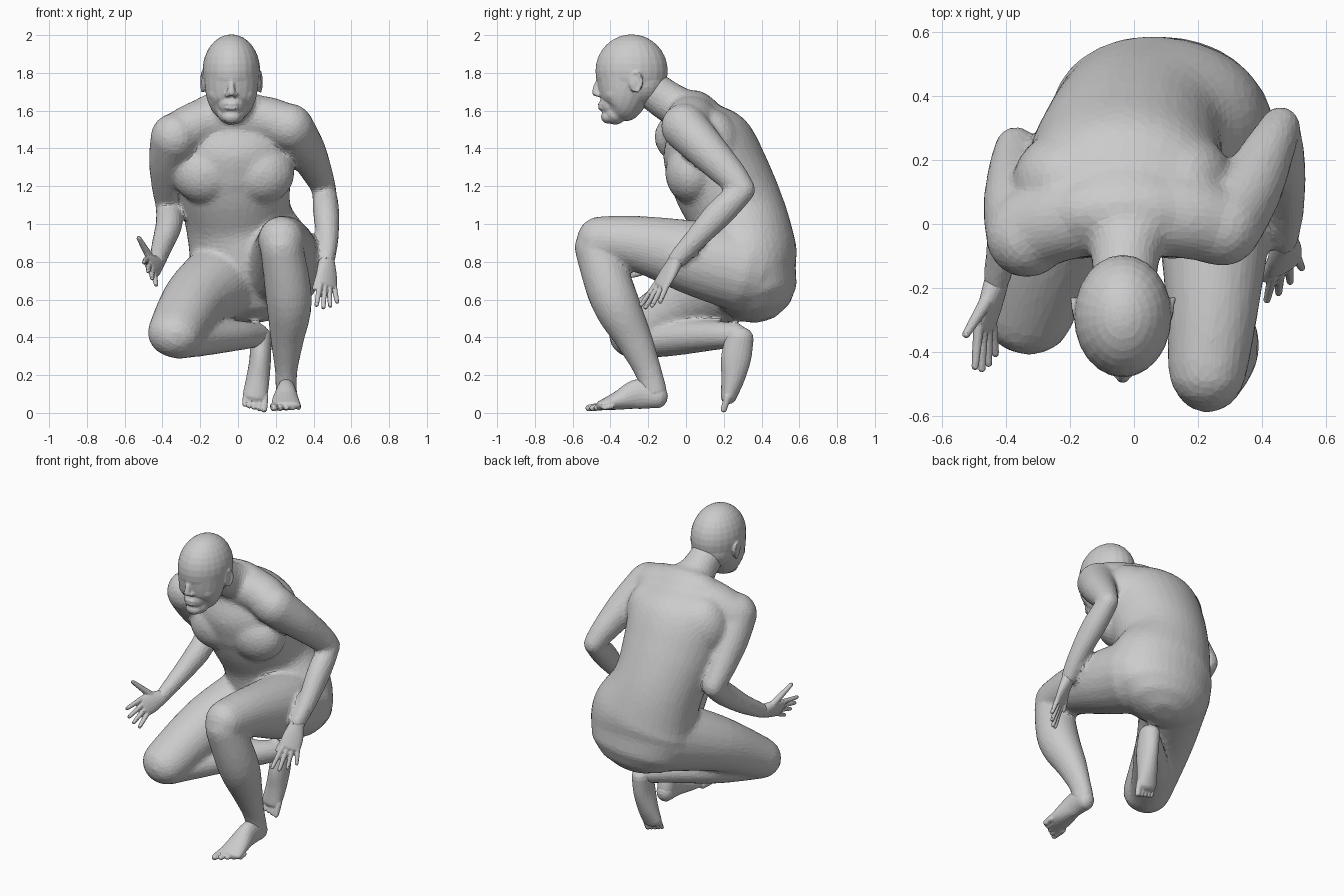
import bpy
import bmesh
import math
from mathutils import Vector, Matrix

default_cube = bpy.data.objects.get("Cube")
if default_cube:
    bpy.data.objects.remove(default_cube, do_unlink=True)

clay = bpy.data.materials.new("clay_grey")
clay.use_nodes = True
clay.diffuse_color = (0.6, 0.6, 0.6, 1)
clay.node_tree.nodes["Principled BSDF"].inputs["Base Color"].default_value = clay.diffuse_color


def spline(rings, steps=5):
    """Smoothly interpolate ring rows of x, y, z, half width, half depth."""
    padded = [rings[0]] + list(rings) + [rings[-1]]
    rows = []
    for p, q, r, s in zip(padded, padded[1:], padded[2:], padded[3:]):
        for i in range(steps):
            t = i / steps
            rows.append([b + t * (c - a) / 2 + t * t * (a - 2.5 * b + 2 * c - d / 2)
                         + t ** 3 * (1.5 * (b - c) + (d - a) / 2)
                         for a, b, c, d in zip(p, q, r, s)])
    rows.append(list(rings[-1]))
    return rows


def loft(bm, rings, side=(1, 0, 0), sides=20):
    """Skin elliptical rings along a path and close it with rounded ends."""
    rows = spline(rings)
    centres = [Vector(row[:3]) for row in rows]
    last = len(rows) - 1
    sections = []
    for i, (centre, row) in enumerate(zip(centres, rows)):
        along = (centres[min(i + 1, last)] - centres[max(i - 1, 0)]).normalized()
        across = Vector(side)
        across = (across - along * across.dot(along)).normalized()
        sections.append((centre, along, across, row[3], row[4]))

    def cap(section, sign):
        centre, along, across, a, b = section
        for angle in (25, 50, 75):
            t = math.radians(angle)
            shift = along * sign * min(a, b) * math.sin(t)
            yield centre + shift, along, across, a * math.cos(t), b * math.cos(t)

    sections = list(cap(sections[0], -1))[::-1] + sections + list(cap(sections[-1], 1))
    loops = []
    for centre, along, across, a, b in sections:
        up = along.cross(across)
        angles = [math.tau * k / sides for k in range(sides)]
        loops.append([bm.verts.new(centre + across * a * math.cos(t) + up * b * math.sin(t))
                      for t in angles])
    for low, high in zip(loops, loops[1:]):
        for k in range(sides):
            n = (k + 1) % sides
            bm.faces.new((low[k], low[n], high[n], high[k]))
    bm.faces.new(loops[0][::-1])
    bm.faces.new(loops[-1])


def ball(bm, centre, radii):
    matrix = Matrix.Translation(centre) @ Matrix.Diagonal((*radii, 1))
    bmesh.ops.create_uvsphere(bm, u_segments=24, v_segments=16, radius=1, matrix=matrix)


def capsule(bm, start, end, r_start, r_end):
    loft(bm, [(*start, r_start, r_start), (*end, r_end, r_end)], sides=12)


def finish(bm, name, voxel, smoothing, ratio):
    """Fuse overlapping volumes into one faceted skin."""
    bmesh.ops.recalc_face_normals(bm, faces=bm.faces)
    mesh = bpy.data.meshes.new(name)
    bm.to_mesh(mesh)
    bm.free()
    mesh.materials.append(clay)
    obj = bpy.data.objects.new(name, mesh)
    bpy.context.collection.objects.link(obj)
    remesh = obj.modifiers.new("fuse", "REMESH")
    remesh.mode = "VOXEL"
    remesh.voxel_size = voxel
    smooth = obj.modifiers.new("soften", "SMOOTH")
    smooth.factor = 0.5
    smooth.iterations = smoothing
    decimate = obj.modifiers.new("facets", "DECIMATE")
    decimate.ratio = ratio


# Torso, shoulders, upper back and neck
body = bmesh.new()
loft(body, [(-.03, .04, 1.58, .25, .13), (-.03, .1, 1.45, .32, .24),
            (-.025, .19, 1.23, .305, .265), (.005, .285, 1.02, .285, .255),
            (.07, .325, .82, .34, .267), (.085, .355, .71, .33, .235)], sides=32)
loft(body, [(-.33, -.02, 1.46, .13, .125), (-.16, .03, 1.545, .135, .125),
            (.12, .03, 1.555, .135, .125), (.27, -.01, 1.51, .12, .12)], side=(0, 1, 0))
ball(body, (-.03, .05, 1.575), (.22, .14, .118))
loft(body, [(-.015, .03, 1.585, .18, .11), (-.025, -.08, 1.64, .115, .108),
            (-.03, -.18, 1.71, .1, .103)])
# Chest and shoulder blades
ball(body, (-.025, .04, 1.27), (.2, .14, .16))
for s in (-1, 1):
    ball(body, (-.025 + s * .145, .035, 1.27), (.18, .145, .165))
    ball(body, (-.035 + s * .18, .13, 1.41), (.165, .16, .2))

# Left arm
loft(body, [(.275, -.01, 1.515, .125, .125), (.36, .11, 1.39, .105, .107),
            (.43, .245, 1.25, .077, .084), (.458, .305, 1.18, .064, .066)])
loft(body, [(.458, .295, 1.17, .064, .066), (.467, .18, 1.06, .071, .077),
            (.475, .05, .92, .059, .061), (.47, -.05, .81, .045, .051)])

# Right arm
loft(body, [(-.335, -.04, 1.46, .13, .13), (-.37, .06, 1.33, .103, .11),
            (-.375, .175, 1.18, .08, .084), (-.37, .24, 1.1, .066, .067)])
loft(body, [(-.37, .24, 1.09, .066, .067), (-.365, .12, 1, .072, .075),
            (-.4, -.02, .89, .059, .061), (-.43, -.18, .79, .043, .047)])

# Left leg, knee raised
loft(body, [(.22, .29, .76, .225, .225), (.25, .05, .82, .187, .2),
            (.245, -.25, .895, .147, .15), (.23, -.455, .915, .125, .128)])
loft(body, [(.23, -.475, .88, .113, .118), (.27, -.38, .6, .123, .127),
            (.26, -.27, .38, .088, .096), (.255, -.2, .22, .06, .073),
            (.255, -.165, .1, .058, .07)])

# Right leg, folded low
loft(body, [(-.055, .31, .72, .215, .225), (-.225, .02, .6, .174, .172),
            (-.335, -.28, .42, .147, .13)])
loft(body, [(-.32, -.27, .375, .1, .09), (-.18, -.06, .395, .112, .093),
            (0, .14, .41, .09, .08), (.11, .27, .41, .062, .064)])
finish(body, "body", voxel=.012, smoothing=20, ratio=.12)

# Head: cranium, jaw, muzzle and chin
head = bmesh.new()
MID = -.035
ball(head, (MID, -.288, 1.81), (.153, .192, .194))
ball(head, (MID, -.24, 1.75), (.135, .135, .13))
loft(head, [(MID, -.315, 1.8, .146, .162), (MID, -.33, 1.69, .136, .137),
            (MID, -.35, 1.62, .112, .108), (MID, -.375, 1.585, .075, .06)])
ball(head, (MID, -.4, 1.635), (.07, .058, .065))
ball(head, (MID, -.415, 1.567), (.05, .035, .035))
# Nose and lips
loft(head, [(MID, -.45, 1.775, .014, .014), (MID, -.47, 1.73, .016, .02),
            (MID, -.478, 1.695, .022, .02)], sides=12)
for z, depth in ((1.634, .017), (1.614, .015)):
    ball(head, (MID, -.45, z), (.038, depth, .012))
# Nostrils, eyes, brows, cheeks and ears
for s in (-1, 1):
    ball(head, (MID + s * .02, -.465, 1.685), (.015, .017, .013))
    ball(head, (MID + s * .055, -.428, 1.753), (.026, .022, .013))
    capsule(head, (MID + s * .025, -.452, 1.785), (MID + s * .09, -.415, 1.785), .016, .012)
    ball(head, (MID + s * .07, -.375, 1.69), (.052, .055, .055))
    ball(head, (MID + s * .145, -.27, 1.748), (.014, .03, .052))
    rim = []
    for k in range(8):
        t = math.radians(200 - 40 * k)
        rim.append((MID + s * (.152 + .006 * math.cos(t)), -.265 + .03 * math.cos(t),
                    1.752 + .05 * math.sin(t), .009, .009))
    loft(head, rim, sides=8)
finish(head, "head", voxel=.0065, smoothing=6, ratio=.12)


def hand(name, wrist, knuckles, side, reach, thumb):
    """Palm, four fanned fingers and a thumb."""
    bm = bmesh.new()
    wrist, knuckles = Vector(wrist), Vector(knuckles)
    side, reach = Vector(side).normalized(), Vector(reach).normalized()
    middle = wrist.lerp(knuckles, .55)
    loft(bm, [(*wrist, .043, .038), (*middle, .062, .031), (*knuckles, .065, .023)], side=side)
    for k, length in zip((-1.5, -.5, .5, 1.5), (.125, .14, .13, .105)):
        base = knuckles + side * k * .031
        tip = base + reach * length + side * k * .016
        capsule(bm, base, tip, .017, .012)
    capsule(bm, wrist.lerp(knuckles, .4) - side * .035, thumb, .023, .013)
    finish(bm, name, voxel=.005, smoothing=3, ratio=.2)


hand("left_hand", (.47, -.05, .81), (.47, -.13, .68),
     (.77, .64, 0), (0, -.5, -.87), (.405, -.17, .66))
hand("right_hand", (-.43, -.18, .79), (-.465, -.315, .77),
     (.45, .15, -.88), (0, -.95, -.28), (-.525, -.345, .925))

# Left foot, flat on the ground
foot = bmesh.new()
loft(foot, [(.255, -.15, .085, .054, .062), (.255, -.25, .1, .054, .08),
            (.252, -.36, .065, .072, .05), (.255, -.45, .04, .078, .026)])
for k in range(5):
    x, r = .19 + .033 * k, .022 - .002 * k
    capsule(foot, (x, -.44 + .012 * k, .035), (x, -.515 + .02 * k, .026), r, r * .85)
finish(foot, "left_foot", voxel=.006, smoothing=4, ratio=.15)

# Right foot, heel lifted and standing on the toes
foot = bmesh.new()
loft(foot, [(.12, .285, .4, .058, .074), (.118, .265, .29, .057, .08),
            (.105, .248, .18, .062, .062), (.09, .226, .09, .066, .043)])
for k in range(5):
    x, r = .142 - .026 * k, .02 - .0015 * k
    capsule(foot, (x, .22, .085), (x - .004, .2, .018 + .006 * k), r, r * .85)
finish(foot, "right_foot", voxel=.006, smoothing=4, ratio=.15)
